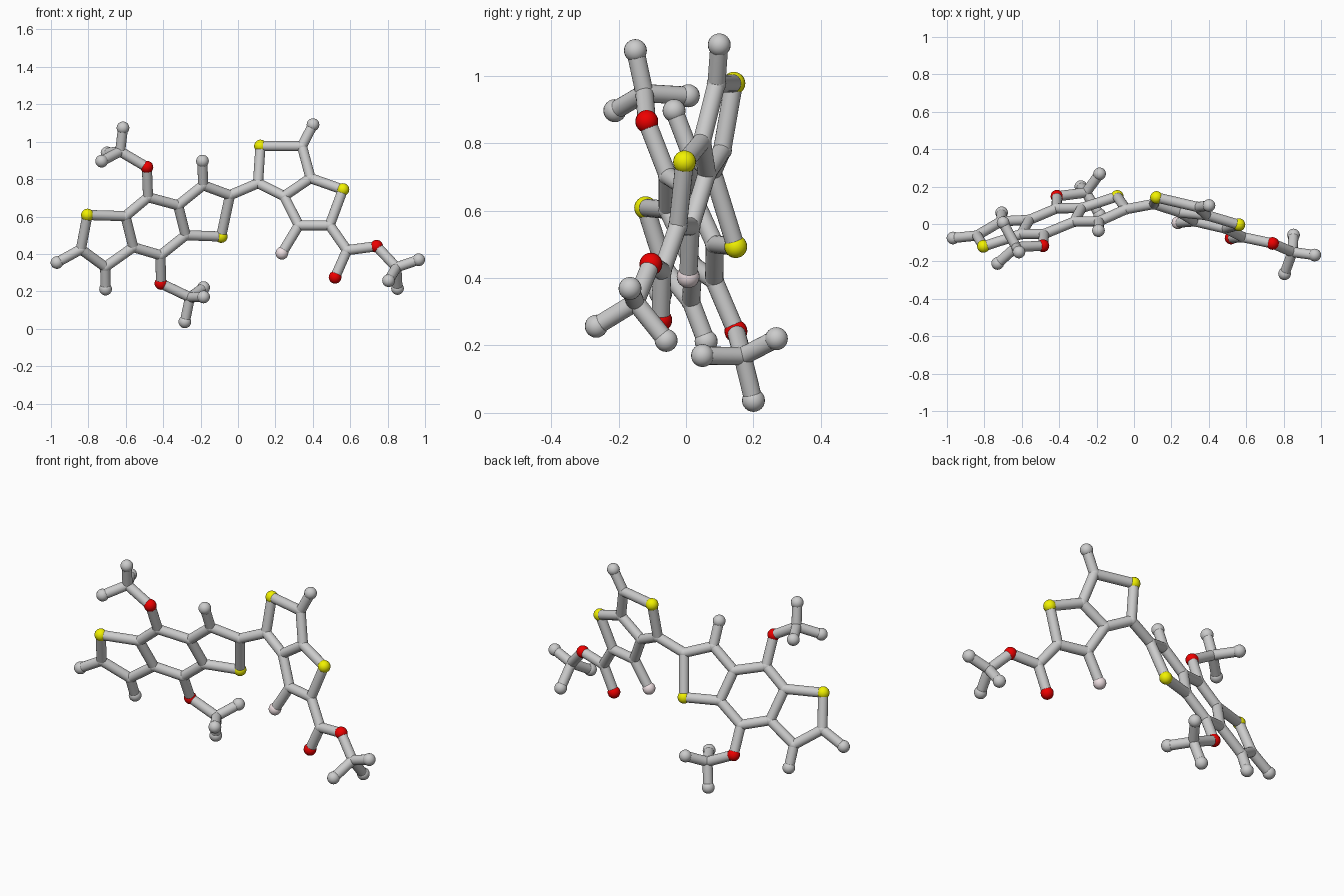
import bpy
from mathutils import Vector

if "Cube" in bpy.data.objects:
    bpy.data.objects.remove(bpy.data.objects["Cube"])

BOND_R, BALL_R, JOINT_R = 0.027, 0.034, 0.029


def material(name, rgb):
    m = bpy.data.materials.new(name)
    m.diffuse_color = (*rgb, 1)
    m.use_nodes = True
    m.node_tree.nodes["Principled BSDF"].inputs["Base Color"].default_value = m.diffuse_color
    return m


MATS = {
    "sulfur": material("yellow", (0.88, 0.88, 0.0)),
    "oxygen": material("red", (0.85, 0.0, 0.0)),
    "fluorine": material("pale_pink", (0.86, 0.74, 0.76)),
}


# The two flat ring systems lie in tilted planes y = a + b*x + c*z
def left(x, z):
    return (x, 0.361 + 0.313 * x - 0.376 * z, z)


def right(x, z):
    return (x, -0.016 - 0.231 * x + 0.19 * z, z)


# Atoms: first letter gives the kind (c joint, s sulfur, o oxygen, f fluorine, h end ball)
atoms = {
    # left three-ring system
    "s1": left(-.805, .608), "c2": left(-.84, .425), "c3": left(-.71, .33),
    "c4": left(-.56, .436), "c5": left(-.602, .602), "c6": left(-.481, .703),
    "c7": left(-.32, .66), "c8": left(-.28, .50), "c9": left(-.414, .393),
    "c10": left(-.187, .767), "c11": left(-.043, .714), "s2": left(-.09, .493),
    "h1": left(-.968, .354), "h2": left(-.708, .212), "h3": left(-.19, .896),
    # upper side group
    "o1": left(-.487, .864), "c20": (-.63, -.123, .948),
    "h20": (-.615, -.150, 1.074), "h21": (-.729, -.211, .896), "h22": (-.70, .007, .94),
    # lower side group
    "o2": (-.412, .148, .242), "c21": (-.257, .168, .168),
    "h23": (-.284, .20, .037), "h24": (-.184, .268, .22), "h25": (-.184, .049, .17),
    # right two-ring system
    "c12": right(.107, .778), "s3": right(.12, .977), "c13": right(.342, .976),
    "c14": right(.388, .805), "s4": right(.561, .744), "c15": right(.49, .553),
    "c16": right(.325, .553), "c17": right(.246, .709),
    "h4": right(.401, 1.091), "f1": right(.235, .404),
    # right end group
    "c18": right(.583, .42), "o3": (.519, -.075, .275), "o4": (.741, -.104, .441),
    "c19": (.847, -.15, .328),
    "h26": (.966, -.166, .369), "h27": (.805, -.266, .257), "h28": (.853, -.059, .215),
}

# Chains of bonded atoms
chains = """s1 c2 c3 c4 c5 s1
c5 c6 c7 c8 c9 c4
c7 c10 c11 s2 c8
c2 h1
c3 h2
c10 h3
c6 o1 c20 h20
h21 c20 h22
c9 o2 c21 h23
h24 c21 h25
c11 c12 s3 c13 c14 s4 c15 c16 c17 c14
c12 c17
c13 h4
c16 f1
c15 c18 o4 c19 h26
h27 c19 h28
c18 o3"""

KINDS = {"c": "carbon_joint", "s": "sulfur", "o": "oxygen", "f": "fluorine", "h": "end_ball"}


def finish(name, kind=None):
    ob = bpy.context.object
    ob.name = name
    bpy.ops.object.shade_smooth_by_angle()
    if kind in MATS:
        ob.data.materials.append(MATS[kind])


# Balls
for key, pos in atoms.items():
    kind = KINDS[key[0]]
    bpy.ops.mesh.primitive_uv_sphere_add(
        segments=20, ring_count=12, location=pos,
        radius=JOINT_R if key[0] == "c" else BALL_R)
    finish(kind + "_" + key[1:], kind)

# Bonds: rods between neighbouring balls
for chain in chains.splitlines():
    keys = chain.split()
    for a, b in zip(keys, keys[1:]):
        p, q = Vector(atoms[a]), Vector(atoms[b])
        d = q - p
        bpy.ops.mesh.primitive_cylinder_add(
            vertices=20, radius=BOND_R, depth=d.length, location=(p + q) / 2,
            rotation=d.to_track_quat("Z", "Y").to_euler())
        finish("bond_" + a + "_" + b)
